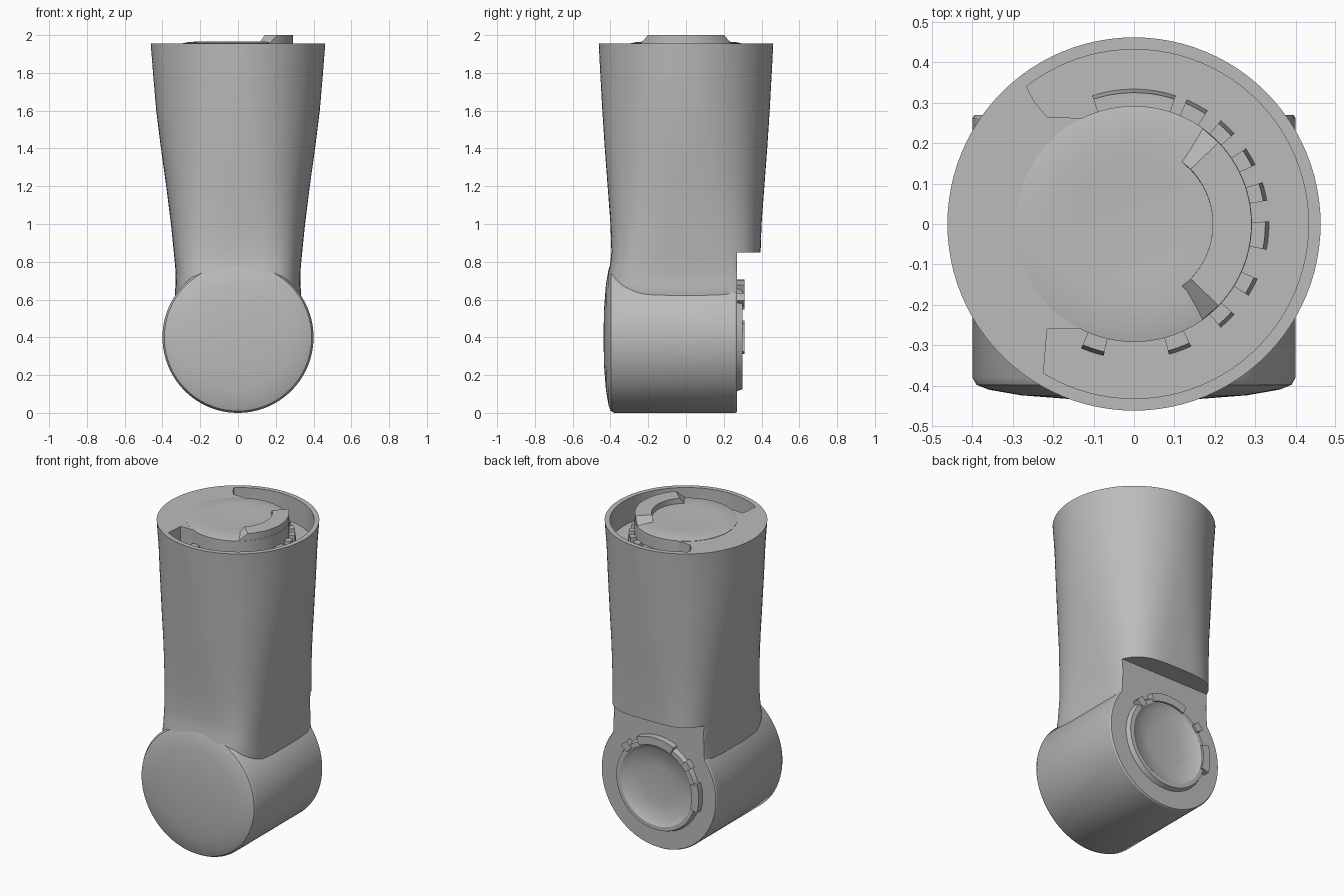
import bpy, bmesh, math

if "Cube" in bpy.data.objects:
    bpy.data.objects.remove(bpy.data.objects["Cube"], do_unlink=True)

grey = bpy.data.materials.new("light_grey")
grey.use_nodes = True
grey.diffuse_color = (0.5, 0.5, 0.5, 1)
grey.node_tree.nodes["Principled BSDF"].inputs["Base Color"].default_value = (0.5, 0.5, 0.5, 1)

SEG = 96
ANGLES = [2 * math.pi * i / SEG for i in range(SEG)]


def loft(name, rings, angle=30):
    """Skin a stack of equal-length rings and close both ends."""
    bm = bmesh.new()
    rows = [[bm.verts.new(p) for p in ring] for ring in rings]
    n = len(rows[0])
    for a, b in zip(rows, rows[1:]):
        for i in range(n):
            j = (i + 1) % n
            bm.faces.new((a[i], a[j], b[j], b[i]))
    bm.faces.new(rows[0][::-1])
    bm.faces.new(rows[-1])
    bmesh.ops.remove_doubles(bm, verts=bm.verts[:], dist=1e-5)
    bmesh.ops.recalc_face_normals(bm, faces=bm.faces[:])
    mesh = bpy.data.meshes.new(name)
    bm.to_mesh(mesh)
    bm.free()
    mesh.materials.append(grey)
    obj = bpy.data.objects.new(name, mesh)
    bpy.context.collection.objects.link(obj)
    bpy.ops.object.select_all(action='DESELECT')
    obj.select_set(True)
    bpy.context.view_layer.objects.active = obj
    bpy.ops.object.shade_smooth_by_angle(angle=math.radians(angle))
    return obj


def section(z, ax, ay, n, back=9.0):
    """Superellipse ring, trimmed flat at the given back limit."""
    def power(v):
        return math.copysign(abs(v) ** (2 / n), v)
    return [(ax * power(math.cos(t)), min(ay * power(math.sin(t)), back), z) for t in ANGLES]


def arc(r, a0, a1, z, steps=20):
    return [(r * math.cos(math.radians(a0 + (a1 - a0) * i / steps)),
             r * math.sin(math.radians(a0 + (a1 - a0) * i / steps)), z)
            for i in range(steps + 1)]


def arc_band(r0, r1, a, half, z):
    return arc(r1, a - half, a + half, z) + arc(r0, a + half, a - half, z)


# Shaft: rounded box below, circle above, with the back step and open top channel
loft("shaft", [section(*s) for s in (
    (0.50, 0.32, 0.36, 4.0, 0.20), (0.60, 0.325, 0.395, 4.0, 0.20),
    (0.63, 0.335, 0.415, 4.0, 0.27), (0.68, 0.33, 0.42, 4.0, 0.27),
    (0.74, 0.33, 0.41, 3.9, 0.27), (0.80, 0.335, 0.40, 3.8, 0.27),
    (0.85, 0.34, 0.395, 3.6, 0.27), (0.85, 0.34, 0.395, 3.6),
    (1.00, 0.355, 0.40, 3.1), (1.20, 0.38, 0.415, 2.6),
    (1.40, 0.408, 0.43, 2.3), (1.60, 0.433, 0.443, 2.1),
    (1.80, 0.45, 0.454, 2.0), (1.955, 0.462, 0.462, 2.0),
    (1.955, 0.432, 0.432, 2.0), (1.80, 0.432, 0.432, 2.0))])

# Elbow drum: domed front cap, flat back with a dished boss
drum = ((0, -0.437), (0.15, -0.434), (0.28, -0.424), (0.36, -0.41), (0.39, -0.398),
        (0.40, -0.38), (0.40, 0.262), (0.395, 0.27), (0.285, 0.27), (0.275, 0.298),
        (0.25, 0.298), (0.22, 0.278), (0.12, 0.266), (0, 0.264))
loft("elbow_drum", [[(r * math.cos(t), y, 0.4 + r * math.sin(t)) for t in ANGLES]
                    for r, y in drum])

# Raised tabs around the boss
for i, (a, half) in enumerate(((90, 25), (180, 17), (45, 5), (140, 5))):
    loft("boss_tab_%d" % i, [[(x, y, 0.4 + z) for x, z, _ in arc_band(0.255, 0.305, a, half, 0)]
                             for y in (0.26, 0.31)])

# Round hub with a shallow dish on top
hub = ((0.292, 1.79), (0.292, 1.957), (0.27, 1.962), (0.21, 1.967), (0.14, 1.964), (0, 1.957))
loft("top_hub", [[(r * math.cos(t), r * math.sin(t), z) for t in ANGLES] for r, z in hub])

# Flat web joining the hub to the rim
loft("top_web", [arc(0.436, 128, 239, z) + [(-0.215, -0.26, z), (-0.13, -0.26, z),
                 (-0.13, 0.262, z), (-0.215, 0.265, z), (-0.245, 0.30, z)]
                 for z in (1.79, 1.955)])

# Raised crescent key with sloping ends
loft("crescent_key", [arc_band(0.195, 0.291, 0, h, z) for h, z in ((56, 1.93), (54, 1.96), (44, 2.0))])

# Small wedges round the hub inside the channel
for i, (a, half) in enumerate(((90, 18), (62, 5), (46, 4), (30, 4), (14, 4), (-5, 6),
                               (-28, 4), (-46, 4), (-70, 5), (-108, 5))):
    loft("channel_wedge_%d" % i, [arc_band(0.28, r, a, half, z)
                                  for r, z in ((0.335, 1.79), (0.325, 1.88))])
